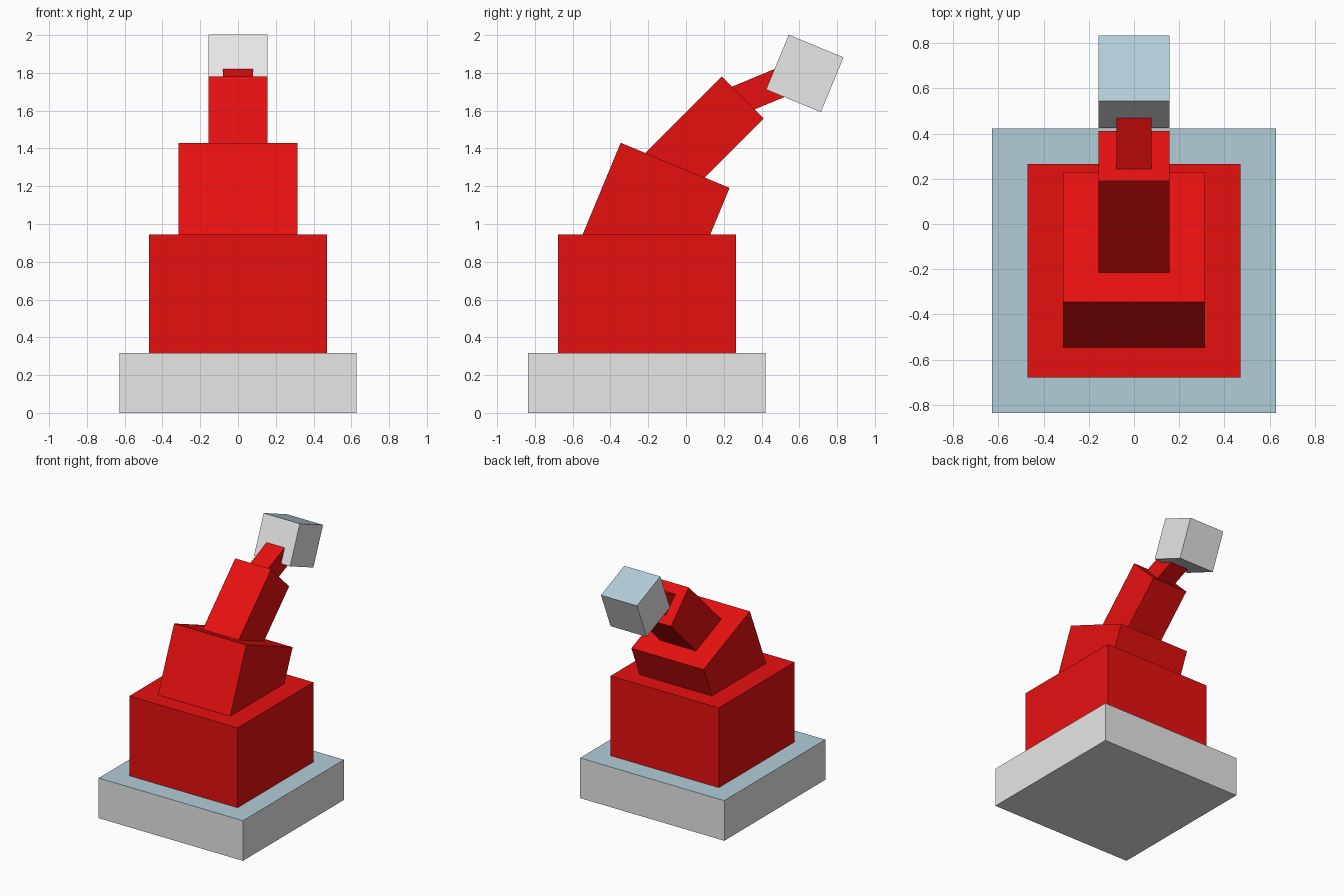
import bpy
import bmesh
import math
from mathutils import Matrix

cube = bpy.data.objects.get("Cube")
if cube:
    bpy.data.objects.remove(cube, do_unlink=True)


def make_material(name, rgb):
    mat = bpy.data.materials.new(name)
    mat.use_nodes = True
    color = (*rgb, 1.0)
    mat.diffuse_color = color
    mat.node_tree.nodes["Principled BSDF"].inputs["Base Color"].default_value = color
    return mat


red = make_material("red paint", (0.8, 0.005, 0.005))
grey = make_material("light grey", (0.8, 0.8, 0.8))
blue = make_material("pale blue", (0.45, 0.61, 0.69))


def block(name, size, y, z, tilt, side, top=None):
    """Box centred on x = 0, leaning back by tilt degrees; optional top colour."""
    bm = bmesh.new()
    bmesh.ops.create_cube(bm, size=1.0, matrix=Matrix.Diagonal((*size, 1.0)))
    bm.normal_update()
    if top:
        for face in bm.faces:
            face.material_index = int(face.normal.z > 0.9)
    mesh = bpy.data.meshes.new(name)
    bm.to_mesh(mesh)
    bm.free()
    mesh.materials.append(side)
    if top:
        mesh.materials.append(top)
    obj = bpy.data.objects.new(name, mesh)
    obj.location = (0, y, z)
    obj.rotation_euler.x = math.radians(-tilt)
    bpy.context.collection.objects.link(obj)
    return obj


# Plinth and body
block("base", (1.257, 1.257, 0.316), -0.207, 0.158, 0, grey, blue)
block("body", (0.943, 0.943, 0.629), -0.207, 0.630, 0, red)

# Jointed arm, each segment leaning further back
block("shoulder", (0.629, 0.624, 0.629), -0.178, 1.020, 22.5, red)
block("upper_arm", (0.314, 0.314, 0.629), 0.078, 1.447, 45, red)
block("forearm", (0.157, 0.157, 0.46), 0.388, 1.702, 67.5, red)

# Head block tipped on the end of the arm
block("head", (0.314, 0.314, 0.314), 0.629, 1.797, 22.5, grey, blue)
